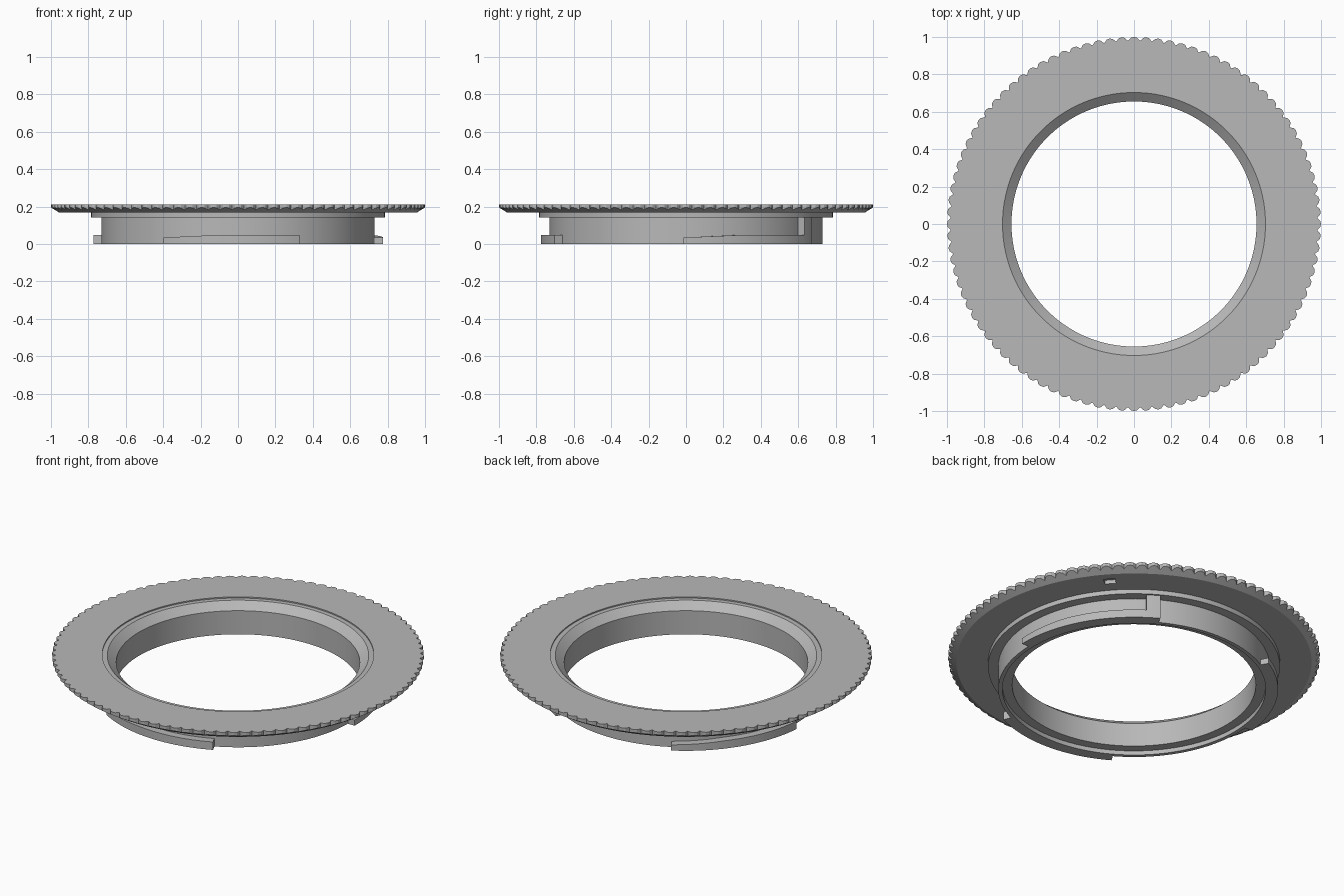
import bpy
import bmesh
from math import sin, cos, pi, radians

cube = bpy.data.objects.get("Cube")
if cube:
    bpy.data.objects.remove(cube, do_unlink=True)

grey = bpy.data.materials.new("satin_grey")
grey.use_nodes = True
colour = (0.48, 0.48, 0.48, 1)
grey.diffuse_color = colour
grey.node_tree.nodes["Principled BSDF"].inputs["Base Color"].default_value = colour


def smooth(obj):
    bpy.ops.object.select_all(action="DESELECT")
    obj.select_set(True)
    bpy.context.view_layer.objects.active = obj
    bpy.ops.object.shade_smooth_by_angle(angle=radians(25))


def sweep(name, sections, closed):
    """Join equal-length (x, y, z) loops into a solid."""
    bm = bmesh.new()
    loops = [[bm.verts.new(p) for p in s] for s in sections]
    n = len(loops[0])
    pairs = list(zip(loops, loops[1:]))
    if closed:
        pairs.append((loops[-1], loops[0]))
    else:
        bm.faces.new(loops[0])
        bm.faces.new(loops[-1])
    for a, b in pairs:
        for i in range(n):
            j = (i + 1) % n
            bm.faces.new((a[i], a[j], b[j], b[i]))
    bmesh.ops.recalc_face_normals(bm, faces=bm.faces)
    mesh = bpy.data.meshes.new(name)
    bm.to_mesh(mesh)
    bm.free()
    mesh.materials.append(grey)
    obj = bpy.data.objects.new(name, mesh)
    bpy.context.collection.objects.link(obj)
    return obj


def turned(profile, angle):
    return [(r * cos(angle), r * sin(angle), z) for r, z in profile]


def arc_block(name, start, end, r0, r1, z0, top, steps=24):
    """Curved block whose top height follows top(degrees past start)."""
    sections = []
    for i in range(steps + 1):
        d = (end - start) * i / steps
        h = top(d)
        box = [(r0, z0), (r1, z0), (r1, h), (r0, h)]
        sections.append(turned(box, radians(start + d)))
    return sweep(name, sections, False)


# Flange with knurled, chamfered rim
TOP, BOTTOM, FOOT = 0.212, 0.167, 0.955
tooth = (1.0, 0.996, 0.979, 0.996)
count = 96 * len(tooth)
sections = []
for i in range(count):
    rim = tooth[i % len(tooth)]
    chamfer = BOTTOM + (rim - FOOT) * 0.62
    profile = [(0.73, TOP), (rim, TOP), (rim, chamfer), (FOOT, BOTTOM), (0.73, BOTTOM)]
    sections.append(turned(profile, 2 * pi * i / count))
flange = sweep("knurled_flange", sections, True)

# Index recess in the flange underside
cutter = arc_block("recess_cutter", 39.5, 43.5, 0.855, 0.905, 0.1, lambda d: 0.19, 6)
cutter.hide_render = True
cut = flange.modifiers.new("recess", "BOOLEAN")
cut.operation = "DIFFERENCE"
cut.solver = "EXACT"
cut.object = cutter
smooth(flange)
bpy.ops.object.modifier_apply(modifier=cut.name)
bpy.data.objects.remove(cutter, do_unlink=True)

# Tube with shoulder, tapered bore mouth and stepped lower lip
profile = [(0.785, 0.205), (0.785, 0.14), (0.73, 0.14), (0.73, 0), (0.708, 0),
           (0.708, 0.025), (0.655, 0.025), (0.655, 0.165), (0.703, 0.205)]
smooth(sweep("mount_tube", [turned(profile, 2 * pi * i / 192) for i in range(192)], True))

# Three bayonet lugs with ramped leading ends
for k in range(3):
    start = 120 * k - 1
    smooth(arc_block(f"bayonet_lug_{k + 1}", start, start + 56, 0.72, 0.775, 0,
                     lambda d: 0.034 + 0.013 * min(1, d / 22)))

# Stop block at the end of the first lug
smooth(arc_block("stop_block", 55, 60.5, 0.72, 0.775, 0, lambda d: 0.142, 4))
